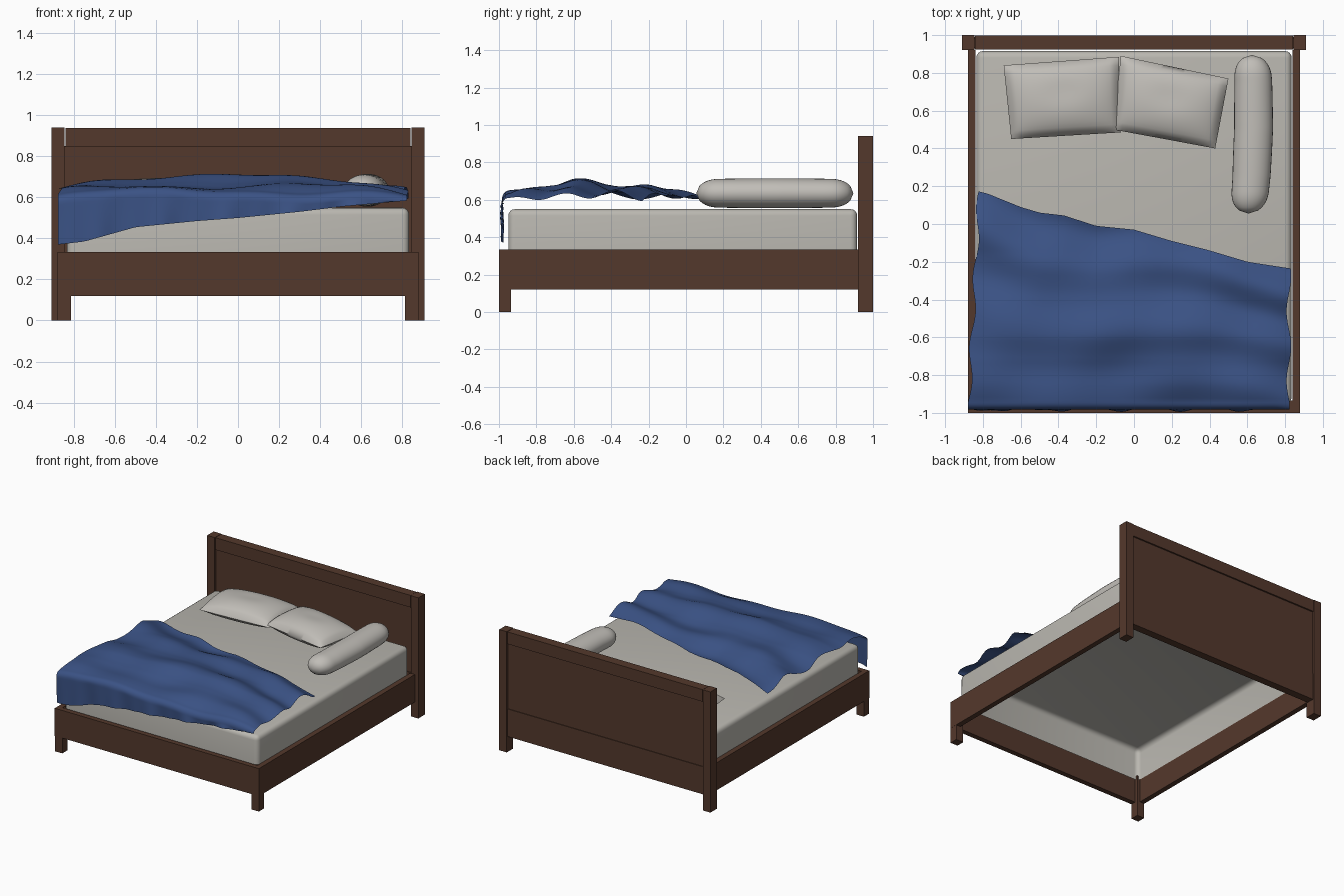
import bpy, bmesh, math
from mathutils import Vector

if "Cube" in bpy.data.objects:
    bpy.data.objects.remove(bpy.data.objects["Cube"])


def material(name, rgb):
    m = bpy.data.materials.new(name)
    m.diffuse_color = (*rgb, 1)
    m.use_nodes = True
    m.node_tree.nodes["Principled BSDF"].inputs["Base Color"].default_value = m.diffuse_color
    return m


WOOD = material("brown wood", (0.088, 0.040, 0.025))
SHEET = material("mattress grey", (0.49, 0.475, 0.435))
LINEN = material("pillow grey", (0.53, 0.51, 0.475))
BLUE = material("blue blanket", (0.043, 0.085, 0.235))


def finish(name, bm, mat, angle=None):
    me = bpy.data.meshes.new(name)
    bm.to_mesh(me)
    bm.free()
    me.materials.append(mat)
    ob = bpy.data.objects.new(name, me)
    bpy.context.collection.objects.link(ob)
    if angle:
        bpy.ops.object.select_all(action='DESELECT')
        ob.select_set(True)
        bpy.context.view_layer.objects.active = ob
        bpy.ops.object.shade_smooth_by_angle(angle=math.radians(angle))
    return ob


def box_mesh(x, y, z):
    bm = bmesh.new()
    bmesh.ops.create_cube(bm, size=1)
    for v in bm.verts:
        v.co = [a + (b - a) * (c + 0.5) for (a, b), c in zip((x, y, z), v.co)]
    return bm


def box(name, x, y, z):
    return finish(name, box_mesh(x, y, z), WOOD)


def grid(nu, nv, fn, bm=None):
    """Surface fn(u, v) over the unit square."""
    bm = bm or bmesh.new()
    P = [[bm.verts.new(fn(i / nu, j / nv)) for j in range(nv + 1)] for i in range(nu + 1)]
    for i in range(nu):
        for j in range(nv):
            bm.faces.new((P[i][j], P[i + 1][j], P[i + 1][j + 1], P[i][j + 1]))
    return bm


def lerp_table(table, x):
    for (x0, y0), (x1, y1) in zip(table, table[1:]):
        if x <= x1:
            t = max(0, (x - x0) / (x1 - x0))
            return y0 + (y1 - y0) * t
    return table[-1][1]


# Bed frame
for s, side in ((-1, "left"), (1, "right")):
    def span(a, b):
        return tuple(sorted((s * a, s * b)))
    box(f"headboard_post_{side}", span(0.845, 0.91), (0.92, 1.0), (0, 0.94))
    box(f"front_leg_{side}", span(0.815, 0.879), (-0.999, -0.935), (0, 0.33))
    box(f"side_rail_{side}", span(0.84, 0.88), (-0.96, 0.92), (0.12, 0.335))
box("front_rail", (-0.88, 0.88), (-1.0, -0.96), (0.12, 0.335))
box("headboard_panel", (-0.846, 0.846), (0.935, 0.985), (0.33, 0.85))
box("headboard_top_rail", (-0.842, 0.842), (0.924, 0.997), (0.845, 0.939))
box("headboard_bottom_rail", (-0.846, 0.846), (0.93, 0.99), (0.12, 0.335))

# Mattress, a rounded cover open underneath
bm = box_mesh((-0.835, 0.835), (-0.95, 0.915), (0.30, 0.55))
bmesh.ops.delete(bm, geom=[f for f in bm.faces if f.normal.z < -0.5], context='FACES_ONLY')
bmesh.ops.bevel(bm, geom=[e for e in bm.edges if not e.is_boundary],
                offset=0.035, segments=4, profile=0.5, affect='EDGES')
finish("mattress", bm, SHEET, 60)

# Blanket: wavy sheet with a slanted back edge and a drop over the front
BACK = [(-0.83, 0.175), (-0.77, 0.16), (-0.6, 0.09), (-0.5, 0.06), (-0.37, 0.045), (-0.2, -0.01),
        (0, -0.03), (0.2, -0.09), (0.4, -0.14), (0.6, -0.2), (0.82, -0.235)]
HEM = [(-0.88, 0.37), (-0.75, 0.385), (-0.5, 0.455), (-0.2, 0.485), (0, 0.50), (0.3, 0.53),
       (0.5, 0.555), (0.83, 0.585)]
HUMP = [(-0.95, 0.625), (-0.85, 0.65), (-0.72, 0.675), (-0.6, 0.685), (-0.4, 0.675), (-0.28, 0.655),
        (-0.15, 0.64), (0.18, 0.64)]


def blanket(u, v):
    x = -0.82 + 1.64 * u
    top = 0.78
    t = min(v / top, 1)
    y0 = lerp_table(BACK, x)
    y = y0 + (-0.94 - y0) * t
    edge = abs(2 * u - 1) ** 8
    z = 0.605 + (lerp_table(HUMP, y) - 0.605) * (1.1 - 0.6 * (x + 0.15) ** 2)
    z += 0.024 * math.cos(2 * math.pi * (t - 0.58 + 0.06 * math.sin(4 * x)) * 2.6) * (1 - 0.6 * t)
    z += 0.010 * math.sin(5 * x + 9 * y) + 0.005 * math.sin(13 * x - 7 * y)
    z -= 0.02 * edge
    z = max(z, 0.575)
    x += (2 * u - 1) * 0.012 * math.sin(17 * y) * edge - 0.055 * max(0, 0.3 - u) / 0.3 * t
    if v > top:
        s = (v - top) / (1 - top)
        a = min(s / 0.35, 1) * math.pi / 2
        low = lerp_table(HEM, x)
        r = min(0.045, z - low)
        y -= 0.043 * math.sin(a)
        y += max(0, s - 0.25) * (0.010 * math.sin(19 * x) + 0.006 * math.sin(41 * x + 1))
        z -= r * (1 - math.cos(a))
        if s > 0.35:
            z += (low - z) * (s - 0.35) / 0.65
    return Vector((x, max(y, -0.995), z))


finish("blanket", grid(80, 80, blanket), BLUE, 80)


# Pillows: two puffed halves meeting at a seam
def pillow(name, corners, seam, up, down):
    a, b, c, d = [Vector(p) for p in corners]
    bm = bmesh.new()
    for h in (up, -down):
        def surf(u, v, h=h):
            pu, pv = 2 * u - 1, 2 * v - 1
            p = a.lerp(b, u).lerp(d.lerp(c, u), v)
            puff = max(0, (1 - pu ** 2) * (1 - pv ** 2)) ** 0.45
            dent = 1 - 0.12 * math.exp(-6 * (pu ** 2 + (pv - 0.2) ** 2))
            return (p.x, p.y, seam + h * puff * dent)
        grid(24, 18, surf, bm)
    bmesh.ops.remove_doubles(bm, verts=bm.verts, dist=0.0005)
    bmesh.ops.recalc_face_normals(bm, faces=bm.faces)
    finish(name, bm, LINEN, 60)


pillow("pillow_left", [(-0.65, 0.45), (-0.07, 0.485), (-0.08, 0.885), (-0.69, 0.84)], 0.61, 0.09, 0.055)
pillow("pillow_right", [(-0.11, 0.50), (0.43, 0.40), (0.50, 0.77), (-0.07, 0.89)], 0.62, 0.09, 0.065)

# Bolster: slightly bent capsule
AXIS = [(0.05, 0.605), (0.25, 0.622), (0.5, 0.633), (0.75, 0.632), (0.9, 0.625)]


def bolster(u, v):
    t = 2 * v - 1
    e = max(0, (abs(t) - 0.72) / 0.28)
    r = math.sqrt(max(0, 1 - e ** 2.2)) * (1 - 0.08 * t * t)
    y = 0.475 + 0.42 * t
    ang = 2 * math.pi * u
    return (lerp_table(AXIS, y) + 0.103 * r * math.cos(ang), y, 0.635 + 0.08 * r * math.sin(ang))


bm = grid(28, 50, bolster)
bmesh.ops.remove_doubles(bm, verts=bm.verts, dist=0.0005)
bmesh.ops.recalc_face_normals(bm, faces=bm.faces)
finish("bolster", bm, LINEN, 60)
